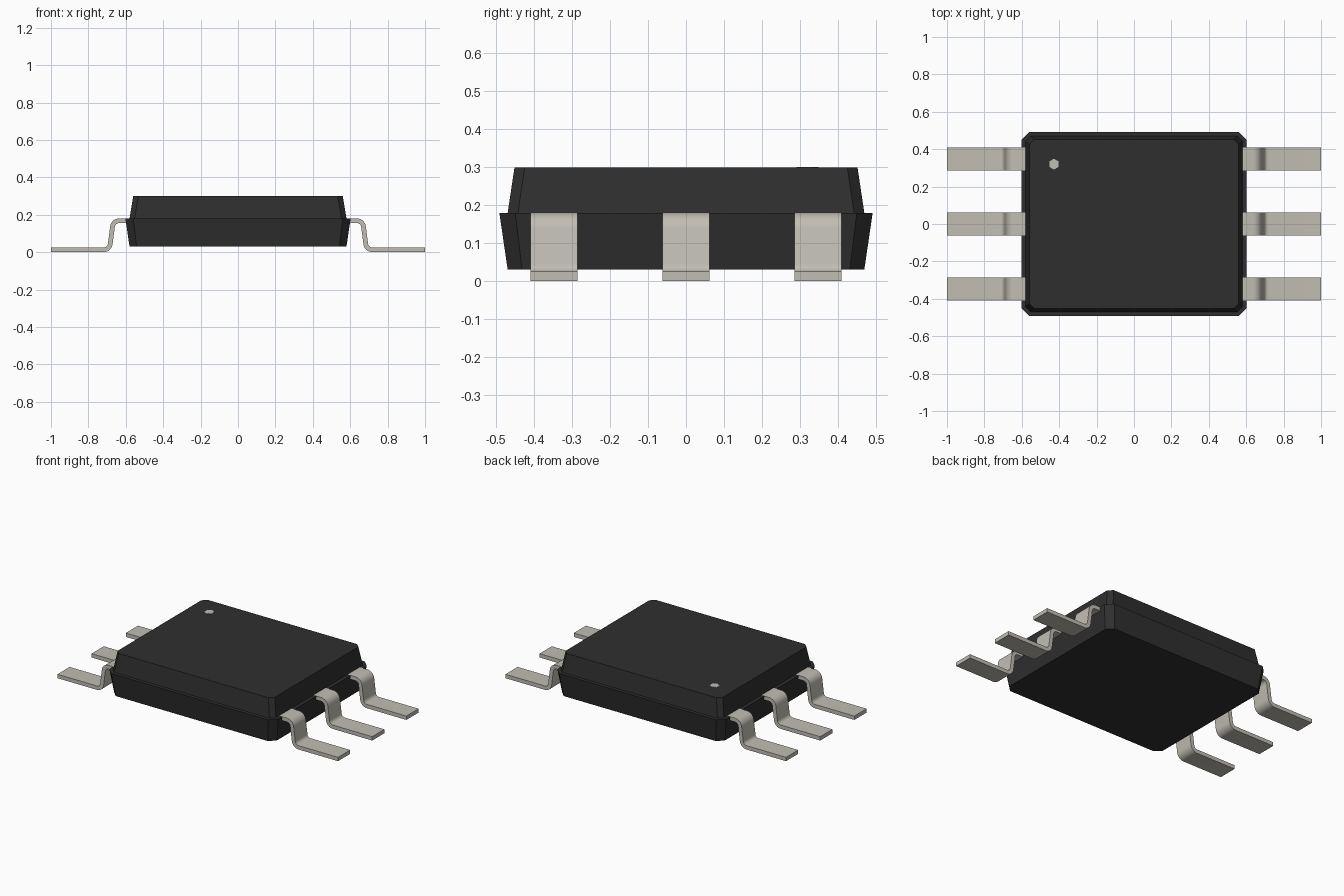
import bpy, bmesh, math
from mathutils import Vector

cube = bpy.data.objects.get("Cube")
if cube:
    bpy.data.objects.remove(cube, do_unlink=True)


def material(name, rgb):
    m = bpy.data.materials.new(name)
    m.use_nodes = True
    m.diffuse_color = (*rgb, 1)
    m.node_tree.nodes["Principled BSDF"].inputs["Base Color"].default_value = (*rgb, 1)
    return m


plastic = material("black_plastic", (0.028, 0.028, 0.028))
metal = material("tinned_metal", (0.53, 0.51, 0.45))


def make_object(name, bm, mat):
    bmesh.ops.recalc_face_normals(bm, faces=bm.faces)
    mesh = bpy.data.meshes.new(name)
    bm.to_mesh(mesh)
    bm.free()
    mesh.materials.append(mat)
    obj = bpy.data.objects.new(name, mesh)
    bpy.context.collection.objects.link(obj)
    return obj


def chamfered_ring(bm, hx, hy, c, z):
    """Rectangle with cut corners, as a loop of eight vertices."""
    corners = [(hx, hy - c), (hx - c, hy)]
    quarter = corners + [(-x, y) for x, y in reversed(corners)]
    return [bm.verts.new((x, y, z)) for x, y in quarter + [(-x, -y) for x, y in quarter]]


# Body: wider lower half, a narrow ledge, then the inset upper half
bm = bmesh.new()
rings = [chamfered_ring(bm, *r) for r in (
    (0.58, 0.47, 0.038, 0.03),
    (0.602, 0.492, 0.042, 0.18),
    (0.58, 0.47, 0.027, 0.18),
    (0.56, 0.452, 0.027, 0.30))]
for a, b in zip(rings, rings[1:]):
    for i in range(8):
        j = (i + 1) % 8
        bm.faces.new((a[i], a[j], b[j], b[i]))
bm.faces.new(rings[0])
bm.faces.new(rings[-1])
make_object("body", bm, plastic)

# Pin marker: small hexagonal plate on the top face
bm = bmesh.new()
bmesh.ops.create_cone(bm, cap_ends=True, segments=6, radius1=0.029, radius2=0.029, depth=0.002)
marker = make_object("pin_marker", bm, metal)
marker.location = (-0.428, 0.32, 0.3)


def fillet(prev, corner, nxt, radius, steps=8):
    """Centre-line points and normals around one rounded bend."""
    d1, d2 = (corner - prev).normalized(), (nxt - corner).normalized()
    turn = d1.angle_signed(d2) * -1  # counter-clockwise positive
    side = math.copysign(1, turn)
    start = corner - d1 * radius * math.tan(abs(turn) / 2)
    n1 = Vector((-d1.y, d1.x))
    centre = start + n1 * side * radius
    out = []
    for i in range(steps + 1):
        a = turn * i / steps
        n = Vector((n1.x * math.cos(a) - n1.y * math.sin(a),
                    n1.x * math.sin(a) + n1.y * math.cos(a)))
        out.append((centre - n * side * radius, n))
    return out


# Lead: gull-wing strip, bent along a centre line in x and z
HALF = 0.0125
path = [Vector(p) for p in ((0.578, 0.168), (0.667, 0.168), (0.687, HALF), (1.0, HALF))]
up = Vector((0, 1))
line = [(path[0], up)]
line += fillet(*path[:3], 0.036) + fillet(*path[1:], 0.036)
line.append((path[3], up))


def make_lead(name, y, side):
    bm = bmesh.new()
    loops = []
    for p, n in line:
        top, low = p + n * HALF, p - n * HALF
        loops.append([bm.verts.new((side * q.x, y + w, q.y))
                      for q, w in ((top, -0.062), (top, 0.062), (low, 0.062), (low, -0.062))])
    for a, b in zip(loops, loops[1:]):
        for i in range(4):
            j = (i + 1) % 4
            bm.faces.new((a[i], a[j], b[j], b[i]))
    bm.faces.new(loops[0])
    bm.faces.new(loops[-1])
    obj = make_object(name, bm, metal)
    bpy.ops.object.select_all(action="DESELECT")
    obj.select_set(True)
    bpy.context.view_layer.objects.active = obj
    bpy.ops.object.shade_smooth_by_angle(angle=math.radians(35))


for side, side_name in ((1, "left"), (-1, "right")):
    for y, row in ((-0.348, "front"), (0, "middle"), (0.348, "back")):
        make_lead(f"{side_name}_{row}_lead", y, side)
